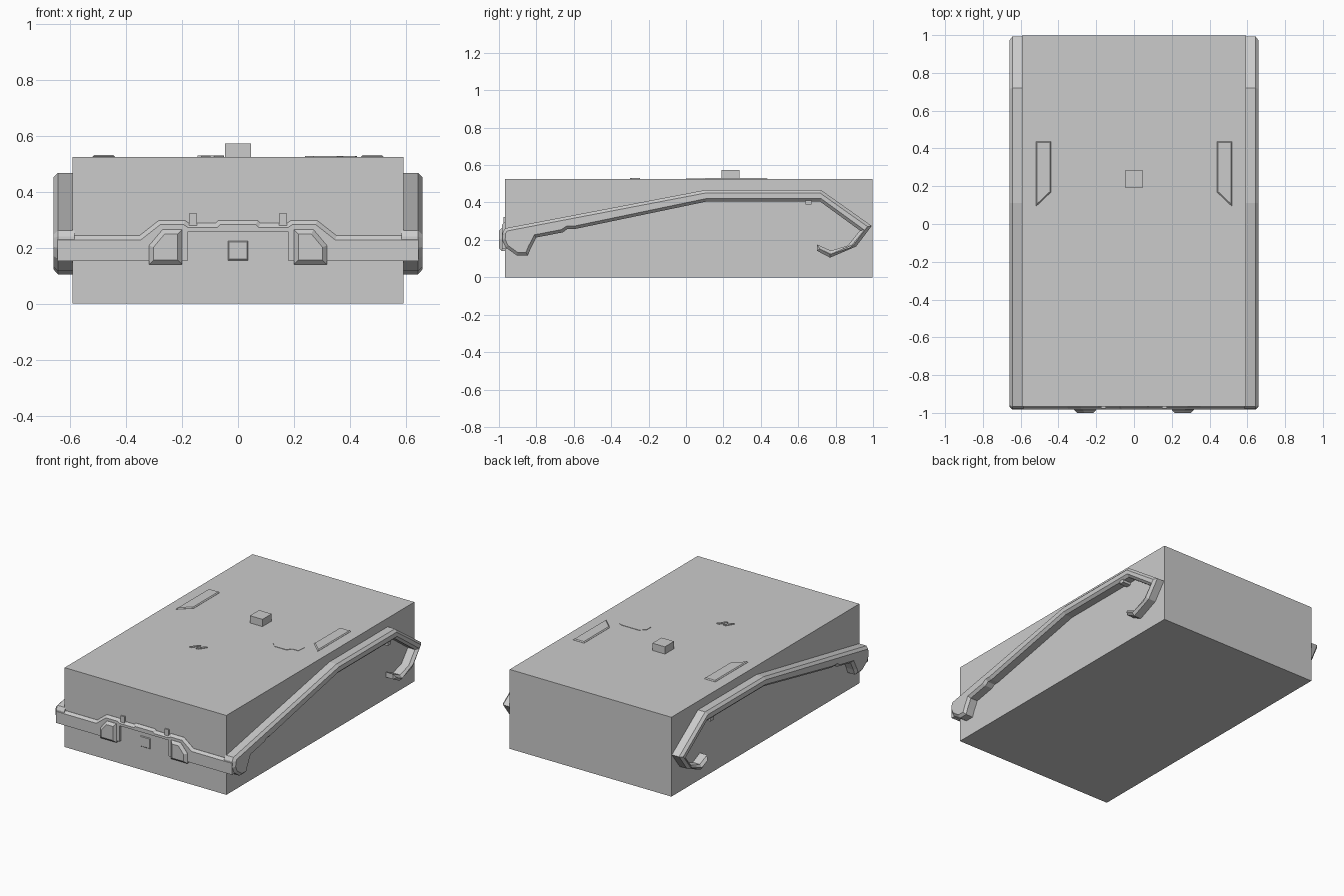
import bpy
import bmesh
from mathutils import Vector

cube = bpy.data.objects.get("Cube")
if cube:
    bpy.data.objects.remove(cube, do_unlink=True)

grey = bpy.data.materials.new("light_grey")
grey.use_nodes = True
grey.diffuse_color = (0.6, 0.6, 0.6, 1)
grey.node_tree.nodes["Principled BSDF"].inputs["Base Color"].default_value = (0.6, 0.6, 0.6, 1)


def finish(name, bm):
    bmesh.ops.recalc_face_normals(bm, faces=bm.faces)
    mesh = bpy.data.meshes.new(name)
    bm.to_mesh(mesh)
    bm.free()
    mesh.materials.append(grey)
    obj = bpy.data.objects.new(name, mesh)
    bpy.context.collection.objects.link(obj)
    return obj


def prism(name, outline, axis, start, end, chamfer=0, keep=lambda e: True):
    """Extrude a 2D outline along an axis and chamfer the rim of its end face."""
    place = {"x": lambda a, b, d: (d, a, b),
             "y": lambda a, b, d: (a, d, b),
             "z": lambda a, b, d: (a, b, d)}[axis]
    bm = bmesh.new()
    face = bm.faces.new([bm.verts.new(place(a, b, start)) for a, b in outline])
    ext = bmesh.ops.extrude_face_region(bm, geom=[face], use_keep_orig=True)
    verts = [v for v in ext["geom"] if isinstance(v, bmesh.types.BMVert)]
    shift = Vector(place(0, 0, end - start))
    bmesh.ops.translate(bm, verts=verts, vec=shift)
    bmesh.ops.recalc_face_normals(bm, faces=bm.faces)
    if chamfer:
        rim = [e for e in bm.edges if e.verts[0] in verts and e.verts[1] in verts and keep(e)]
        bmesh.ops.bevel(bm, geom=rim, offset=chamfer, segments=1, affect="EDGES")
    return finish(name, bm)


def box(name, x, y, z):
    return prism(name, [(x[0], y[0]), (x[1], y[0]), (x[1], y[1]), (x[0], y[1])], "z", *z)


def mirrored(points):
    return points + [(-a, b) for a, b in reversed(points)]


# Main body and roof block
box("body", (-0.592, 0.592), (-0.967, 0.998), (0, 0.525))
box("roof_block", (-0.046, 0.046), (0.19, 0.286), (0.52, 0.573))

# Hooked side rails
rail = [(-0.967, 0.262), (0.11, 0.468), (0.72, 0.468), (0.993, 0.275),
        (0.91, 0.165), (0.77, 0.105), (0.7, 0.142), (0.7, 0.176),
        (0.775, 0.142), (0.865, 0.17), (0.93, 0.25), (0.717, 0.405),
        (0.11, 0.405), (-0.6, 0.257), (-0.635, 0.257), (-0.66, 0.24),
        (-0.8, 0.213), (-0.83, 0.155), (-0.845, 0.117), (-0.905, 0.117),
        (-0.965, 0.16), (-0.983, 0.2), (-0.98, 0.24)]
for side, s in (("left", 1), ("right", -1)):
    prism(side + "_rail", rail, "x", s * 0.585, s * 0.66, 0.016)
    xs = sorted((s * 0.59, s * 0.65))
    box(side + "_rail_clip", xs, (0.638, 0.672), (0.388, 0.41))

# Front bumper bar with a central opening
bar = mirrored([(-0.645, 0.243), (-0.353, 0.243), (-0.283, 0.298),
                (-0.19, 0.298), (-0.175, 0.288), (-0.08, 0.288), (-0.07, 0.298)])
bar += mirrored([(0.645, 0.152), (0.18, 0.152), (0.18, 0.257)])
prism("front_bar", bar, "y", -0.96, -0.983, 0.015,
      lambda e: min(v.co.z for v in e.verts) > 0.24 and max(abs(v.co.x) for v in e.verts) > 0.06
      and max(v.co.z for v in e.verts) != min(v.co.z for v in e.verts) or
      min(v.co.z for v in e.verts) > 0.28 or
      (min(v.co.z for v in e.verts) > 0.24 and max(abs(v.co.x) for v in e.verts) > 0.3))

# Bumper pads and upright tabs
pad = [(-0.318, 0.14), (-0.318, 0.208), (-0.27, 0.265), (-0.2, 0.265), (-0.2, 0.14)]
for side, s in (("left", -1), ("right", 1)):
    prism(side + "_bumper_pad", [(s * a, b) for a, b in pad], "y", -0.965, -1.0, 0.016)
    xs = sorted((s * -0.147, s * -0.175))
    box(side + "_bar_tab", xs, (-0.976, -0.96), (0.28, 0.322))

# Square badge plate
prism("centre_plate", [(-0.036, 0.155), (0.036, 0.155), (0.036, 0.225), (-0.036, 0.225)],
      "y", -0.966, -0.972, 0.004)

# Roof vents, one each side
vent = [(-0.52, 0.092), (-0.44, 0.168), (-0.44, 0.437), (-0.52, 0.437)]
for side, s in (("left", -1), ("right", 1)):
    prism(side + "_roof_vent", [(s * a, b) for a, b in vent], "z", 0.52, 0.532, 0.006)

# Low roof hatch and small raised slats
hatch = [(0.27, 0), (0.355, 0), (0.375, 0.03), (0.42, 0.03), (0.425, 0.09),
         (0.4, 0.1), (0.275, 0.1), (0.24, 0.065), (0.24, 0.025)]
prism("roof_hatch", hatch, "z", 0.52, 0.5275)
for i, (x, y) in enumerate(((-0.145, -0.3), (-0.1, -0.295))):
    slat = [(x, y), (x + 0.015, y), (x + 0.05, y + 0.05), (x + 0.03, y + 0.05)]
    prism(f"roof_slat_{i + 1}", slat, "z", 0.52, 0.53)
